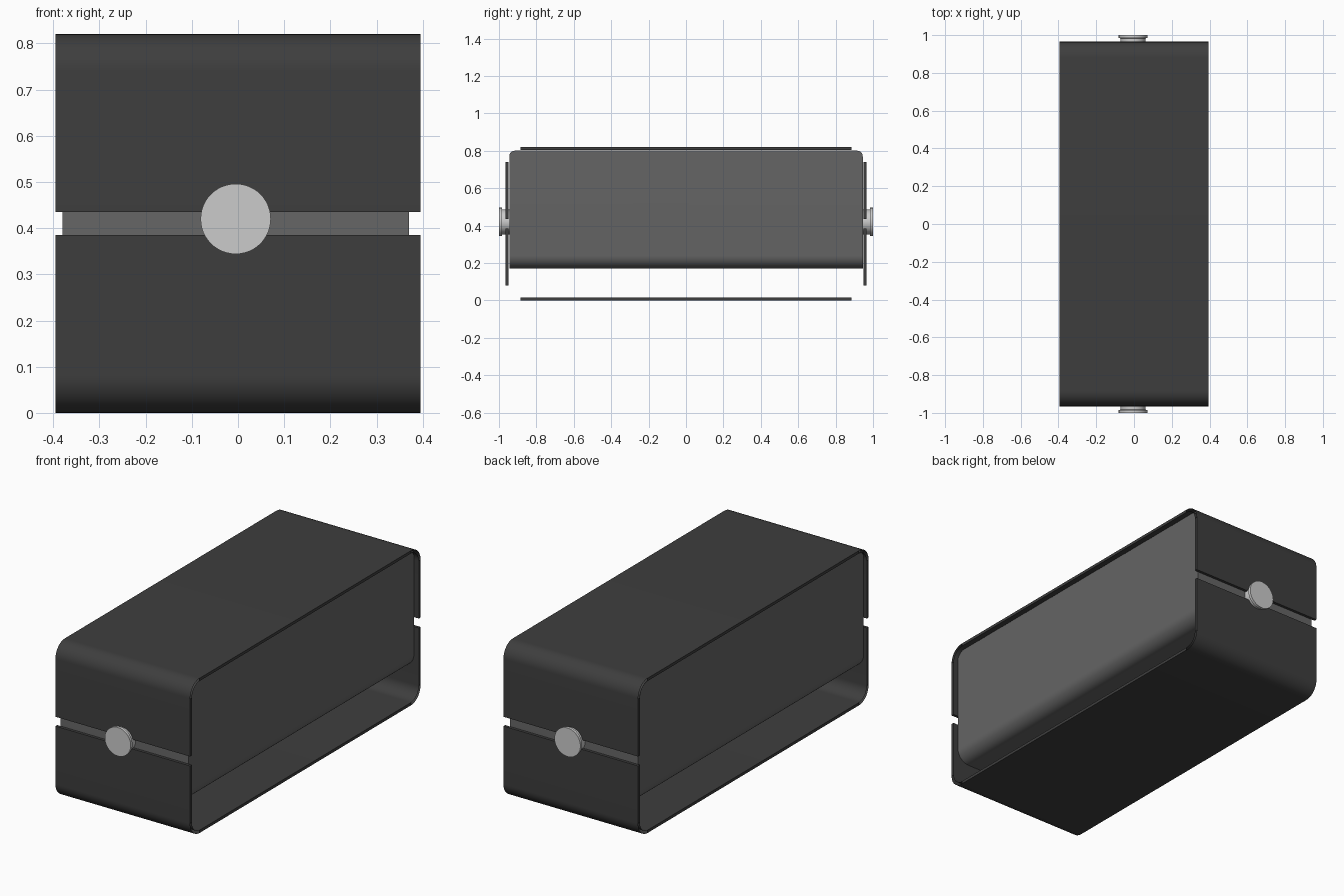
import bpy, bmesh, math

if "Cube" in bpy.data.objects:
    bpy.data.objects.remove(bpy.data.objects["Cube"])


def material(name, g):
    m = bpy.data.materials.new(name)
    m.diffuse_color = (g, g, g, 1)
    m.use_nodes = True
    m.node_tree.nodes["Principled BSDF"].inputs["Base Color"].default_value = m.diffuse_color
    return m


def finish(name, bm, mat=None):
    bmesh.ops.recalc_face_normals(bm, faces=bm.faces)
    me = bpy.data.meshes.new(name)
    bm.to_mesh(me)
    bm.free()
    ob = bpy.data.objects.new(name, me)
    bpy.context.collection.objects.link(ob)
    if mat:
        me.materials.append(mat)
    bpy.ops.object.select_all(action='DESELECT')
    ob.select_set(True)
    bpy.context.view_layer.objects.active = ob
    bpy.ops.object.shade_smooth_by_angle(angle=math.radians(30))
    return ob


shell_mat = material("shell_dark", 0.048)
body_mat = material("body_grey", 0.13)

MID, W, T, R, SEG = 0.41, 0.395, 0.015, 0.08, 12


def half_path(off):
    """Half band outline in y/z above the middle, inset by off."""
    pts = [(-0.965 + off, 0.025)]
    for cy, a0 in ((-0.885, 180), (0.885, 90)):
        for i in range(SEG + 1):
            a = math.radians(a0 - 90 * i / SEG)
            pts.append((cy + (R - off) * math.cos(a), 0.33 + (R - off) * math.sin(a)))
    pts.append((0.965 - off, 0.025))
    return pts


# Outer shell: two bent sheets with a slot between them
def shell(name, sign):
    bm = bmesh.new()
    rows = [[bm.verts.new((x, y, MID + sign * z)) for y, z in half_path(off)]
            for x, off in ((-W, 0), (W, 0), (W, T), (-W, T))]
    n = len(rows[0])
    flats = (0, SEG + 1, n - 2)
    for k in range(4):
        a, b = rows[k], rows[(k + 1) % 4]
        for i in range(n - 1):
            # the bends have no rim faces, only the flat runs do
            if k in (0, 2) or i in flats:
                bm.faces.new((a[i], a[i + 1], b[i + 1], b[i]))
    for i in (0, n - 1):
        bm.faces.new([r[i] for r in rows])
    return finish(name, bm, shell_mat)


shell("upper_shell", 1)
shell("lower_shell", -1)

# Inner body: box with rounded lower long edges and eased upper end edges
bm = bmesh.new()
bmesh.ops.create_cube(bm, size=1)
for v in bm.verts:
    v.co.x = v.co.x * 0.75 - 0.005
    v.co.y *= 1.89
    v.co.z = 0.4855 + v.co.z * 0.631


def bevel_edges(test, width, segs):
    es = [e for e in bm.edges if test(e)]
    bmesh.ops.bevel(bm, geom=es, offset=width, segments=segs, profile=0.5, affect='EDGES')


bevel_edges(lambda e: all(v.co.z < 0.2 for v in e.verts)
            and abs(e.verts[0].co.y - e.verts[1].co.y) > 1, 0.07, 10)
bevel_edges(lambda e: all(v.co.z > 0.79 for v in e.verts)
            and abs(e.verts[0].co.x - e.verts[1].co.x) > 0.5, 0.03, 5)
finish("inner_body", bm, body_mat)


# Round-headed end knobs, lathed about the y axis
def knob(name, sign):
    bm = bmesh.new()
    prof = [(0.066, 0.94), (0.066, 0.983), (0.076, 0.985), (0.076, 1.0)]
    N = 48
    rings = [[bm.verts.new((-0.005 + r * math.cos(2 * math.pi * i / N), sign * y,
                            0.42 + r * math.sin(2 * math.pi * i / N))) for i in range(N)]
             for r, y in prof]
    for a, b in zip(rings, rings[1:]):
        for i in range(N):
            j = (i + 1) % N
            bm.faces.new((a[i], a[j], b[j], b[i]))
    bm.faces.new(rings[0])
    bm.faces.new(rings[-1])
    finish(name, bm)


knob("front_knob", -1)
knob("back_knob", 1)
